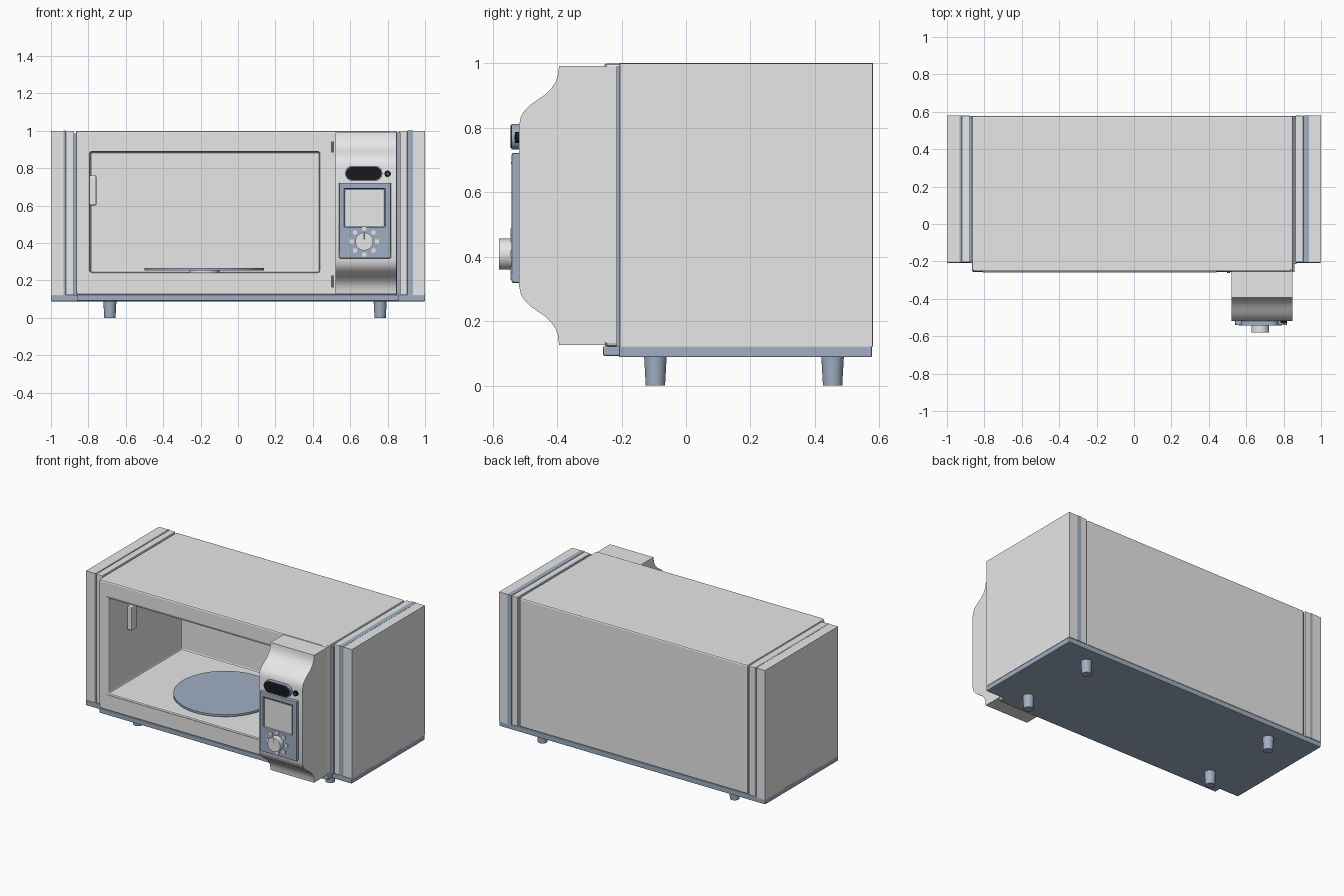
import bpy, bmesh, math
from mathutils import Vector

cube = bpy.data.objects.get("Cube")
if cube:
    bpy.data.objects.remove(cube, do_unlink=True)


def material(name, rgb):
    m = bpy.data.materials.new(name)
    m.use_nodes = True
    m.diffuse_color = (*rgb, 1)
    m.node_tree.nodes["Principled BSDF"].inputs["Base Color"].default_value = (*rgb, 1)
    return m


GREY = material("light grey", (0.8, 0.8, 0.8))
BLUE = material("blue grey", (0.35, 0.43, 0.54))
BLACK = material("black", (0.01, 0.01, 0.012))
DARK = material("dark grey", (0.12, 0.12, 0.13))


def finish(name, bm, mats, smooth=False):
    bmesh.ops.recalc_face_normals(bm, faces=bm.faces[:])
    me = bpy.data.meshes.new(name)
    bm.to_mesh(me)
    bm.free()
    for m in mats:
        me.materials.append(m)
    ob = bpy.data.objects.new(name, me)
    bpy.context.collection.objects.link(ob)
    if smooth:
        bpy.ops.object.select_all(action='DESELECT')
        ob.select_set(True)
        bpy.context.view_layer.objects.active = ob
        bpy.ops.object.shade_smooth_by_angle(angle=math.radians(35))
    return ob


def box_mesh(x, y, z):
    """Box spanning the (low, high) pairs on each axis."""
    bm = bmesh.new()
    bmesh.ops.create_cube(bm, size=1)
    for v in bm.verts:
        v.co = [(a + b) / 2 + c * (b - a) for c, (a, b) in zip(v.co, (x, y, z))]
    return bm


def bevel(bm, width, segments=2):
    if width:
        bmesh.ops.bevel(bm, geom=bm.edges[:], offset=width, segments=segments,
                        profile=0.5, affect='EDGES')


def box(name, x, y, z, mat, width=0):
    bm = box_mesh(x, y, z)
    bevel(bm, width)
    return finish(name, bm, [mat])


def hollow_box(name, x, y, z, hole_x, hole_z, depth_y, mats, width):
    """Box with a rectangular pocket sunk into its front face."""
    bm = box_mesh(x, y, z)
    bm.normal_update()
    front = min(bm.faces, key=lambda f: f.normal.y)
    cx, cz = sum(x) / 2, sum(z) / 2
    for level in (y[0], depth_y):
        bmesh.ops.inset_individual(bm, faces=[front], thickness=0.01)
        for v in front.verts:
            v.co = (hole_x[v.co.x > cx] if level == y[0] else
                    hole_x[v.co.x > sum(hole_x) / 2], level,
                    hole_z[v.co.z > cz] if level == y[0] else
                    hole_z[v.co.z > sum(hole_z) / 2])
    front.material_index = len(mats) - 1
    bevel(bm, width)
    return finish(name, bm, mats)


def prism(name, pts, offset, mat, smooth=True):
    """Closed 3D outline extruded along offset."""
    bm = bmesh.new()
    face = bm.faces.new([bm.verts.new(p) for p in pts])
    res = bmesh.ops.extrude_face_region(bm, geom=[face], use_keep_orig=True)
    verts = [g for g in res["geom"] if isinstance(g, bmesh.types.BMVert)]
    bmesh.ops.translate(bm, verts=verts, vec=Vector(offset))
    return finish(name, bm, [mat], smooth)


def pill(name, x, z, radius, half, y0, y1, mat):
    """Rounded slot shape facing the front; half = 0 gives a disc."""
    pts = []
    for side in (1, -1):
        for i in range(17 if half else 16):
            a = -math.pi / 2 + math.pi * i / 16
            pts.append((x + side * (half + radius * math.cos(a)), y0,
                        z + side * radius * math.sin(a)))
    return prism(name, pts, (0, y1 - y0, 0), mat)


def upright(name, x, y, z0, z1, r0, r1, mat, segs=32):
    bm = bmesh.new()
    bmesh.ops.create_cone(bm, cap_ends=True, segments=segs, radius1=r0, radius2=r1, depth=z1 - z0)
    bmesh.ops.translate(bm, verts=bm.verts[:], vec=(x, y, (z0 + z1) / 2))
    return finish(name, bm, [mat], True)


# Main housing with the open cooking chamber
hollow_box("housing", (-0.867, 0.851), (-0.255, 0.577), (0.122, 1.0),
           (-0.79, 0.435), (0.243, 0.887), 0.52, [GREY], 0.01)
# Thin trim lines above and below the opening
for name, z in (("upper_trim", 0.893), ("lower_trim", 0.228)):
    box(name, (-0.81, 0.44), (-0.259, -0.25), (z - 0.003, z + 0.003), GREY)
# Door hinge tabs
for name, z in (("upper_hinge", (0.885, 0.942)), ("lower_hinge", (0.163, 0.225))):
    box(name, (0.497, 0.513), (-0.262, -0.25), z, DARK)

# Side panels, each with a contrasting band running round it
for side, edges in (("right", (-1, -0.934, -0.922, -0.876)),
                    ("left", (1, 0.936, 0.905, 0.862))):
    names = ("outer_panel", "band", "inner_panel")
    for i, part in enumerate(names):
        span = sorted(edges[i:i + 2])
        grow = 0.001 if part == "band" else 0
        box(f"{side}_{part}", span, (-0.205 - grow, 0.579 + grow), (0.122, 1.0 + grow),
            BLUE if part == "band" else GREY, 0.004 if part == "inner_panel" else 0)
# Recessed joints between panels and housing
box("right_joint", (-0.88, -0.86), (-0.195, 0.565), (0.122, 0.985), BLUE)
box("left_joint", (0.84, 0.87), (-0.215, 0.565), (0.122, 0.99), BLUE)

# Base plate and its front step
box("base_plate", (-1, 1), (-0.208, 0.577), (0.088, 0.122), BLUE, 0.004)
box("base_front", (-0.862, 0.858), (-0.257, -0.2), (0.092, 0.122), BLUE, 0.004)
# Feet
for x in (-0.685, 0.76):
    for y in (-0.095, 0.455):
        upright("foot", x, y, 0, 0.092, 0.03, 0.035, BLUE)

# Turntable with its hub, and a cover on the chamber wall
upright("turntable", -0.18, 0.12, 0.252, 0.266, 0.32, 0.32, BLUE, 64)
upright("turntable_hub", -0.18, 0.12, 0.24, 0.253, 0.08, 0.08, GREY)
box("wall_cover", (-0.795, -0.757), (-0.06, 0.0), (0.6, 0.762), GREY, 0.008)

# Control column: S-curved profile mirrored about its mid height
half = [(-0.394, 0.992), (-0.397, 0.965), (-0.404, 0.943), (-0.418, 0.922), (-0.436, 0.904),
        (-0.458, 0.889), (-0.482, 0.872), (-0.5, 0.855), (-0.512, 0.836), (-0.518, 0.81)]
MID = 0.559
profile = [(-0.25, 0.992)] + half + [(y, 2 * MID - z) for y, z in reversed(half)] \
    + [(-0.25, 2 * MID - 0.992)]
prism("control_column", [(0.52, y, z) for y, z in profile], (0.328, 0, 0), GREY)

# Control plate with sunken screen
hollow_box("control_plate", (0.54, 0.818), (-0.541, -0.512), (0.318, 0.722),
           (0.568, 0.786), (0.485, 0.69), -0.528, [BLUE, BLUE], 0.005)
box("screen_frame", (0.562, 0.792), (-0.543, -0.538), (0.69, 0.694), DARK)
box("screen", (0.575, 0.779), (-0.535, -0.525), (0.492, 0.683), GREY)

# Dial with pointer and tick marks
DX, DZ = 0.675, 0.408
pill("dial", DX, DZ, 0.048, 0, -0.58, -0.535, GREY)
box("dial_pointer", (DX - 0.003, DX + 0.003), (-0.581, -0.57), (DZ + 0.01, DZ + 0.046), DARK)
for i in range(8):
    a = i * math.pi / 4
    x, z = DX + 0.069 * math.cos(a), DZ + 0.069 * math.sin(a)
    box("dial_tick", (x - 0.011, x + 0.011), (-0.544, -0.539), (z - 0.011, z + 0.011), GREY)

# Indicator window and small button
pill("window_rim", 0.672, 0.772, 0.04, 0.06, -0.542, -0.512, BLUE)
pill("window", 0.672, 0.772, 0.035, 0.06, -0.544, -0.54, BLACK)
pill("button_rim", 0.8, 0.77, 0.017, 0, -0.53, -0.512, BLACK)
pill("button", 0.8, 0.77, 0.007, 0, -0.533, -0.528, DARK)
